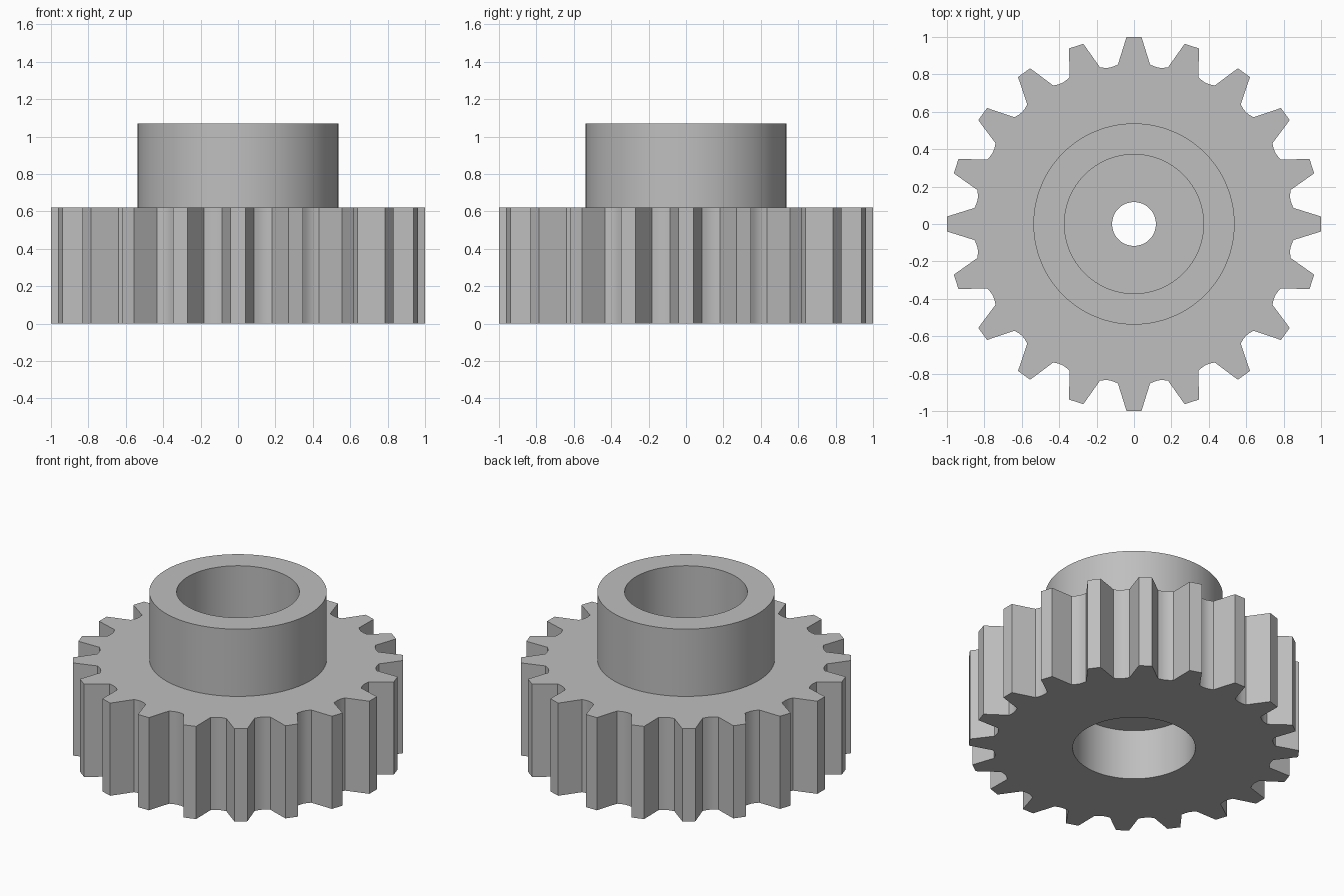
import bpy, bmesh, math

if "Cube" in bpy.data.objects:
    bpy.data.objects.remove(bpy.data.objects["Cube"])

TEETH = 20
PITCH = 2 * math.pi / TEETH

# One tooth pitch as (angle in degrees, radius): flat tip, straight flank, dished root, flank
TOOTH = [(0, 1.0), (2.29, 1.0008), (5.75, 0.857), (7.4, 0.849), (9, 0.846),
         (10.6, 0.849), (12.25, 0.857), (15.71, 1.0008)]
outline = [(math.radians(a) + t * PITCH, r) for t in range(TEETH) for a, r in TOOTH]

# Section from the lower bore round the outside to the upper bore:
# (radius, height), where radius None follows the toothed outline
SECTION = [
    (0.117, 0.336), (0.372, 0.336), (0.372, 0.0),   # lower counterbore
    (None, 0.0), (None, 0.62),                      # toothed rim
    (0.538, 0.62), (0.538, 1.07),                   # hub
    (0.372, 1.07), (0.372, 0.70), (0.117, 0.70),    # upper counterbore
]

steel = bpy.data.materials.new("plain grey")
steel.diffuse_color = (0.52, 0.52, 0.52, 1)
steel.use_nodes = True
steel.node_tree.nodes["Principled BSDF"].inputs["Base Color"].default_value = steel.diffuse_color

# Loft the section rings into one closed solid
bm = bmesh.new()
rings = []
for radius, z in SECTION:
    rings.append([bm.verts.new(((radius or r) * math.cos(a), (radius or r) * math.sin(a), z))
                  for a, r in outline])
n = len(outline)
for k, low in enumerate(rings):
    high = rings[(k + 1) % len(rings)]
    for i in range(n):
        j = (i + 1) % n
        bm.faces.new((low[i], low[j], high[j], high[i]))
bmesh.ops.recalc_face_normals(bm, faces=bm.faces)

mesh = bpy.data.meshes.new("spur_gear")
bm.to_mesh(mesh)
bm.free()
mesh.materials.append(steel)
gear = bpy.data.objects.new("spur_gear", mesh)
bpy.context.collection.objects.link(gear)

# Smooth bores, hub and tooth roots, crisp tooth edges
bpy.context.view_layer.objects.active = gear
gear.select_set(True)
bpy.ops.object.shade_smooth_by_angle(angle=math.radians(25))
